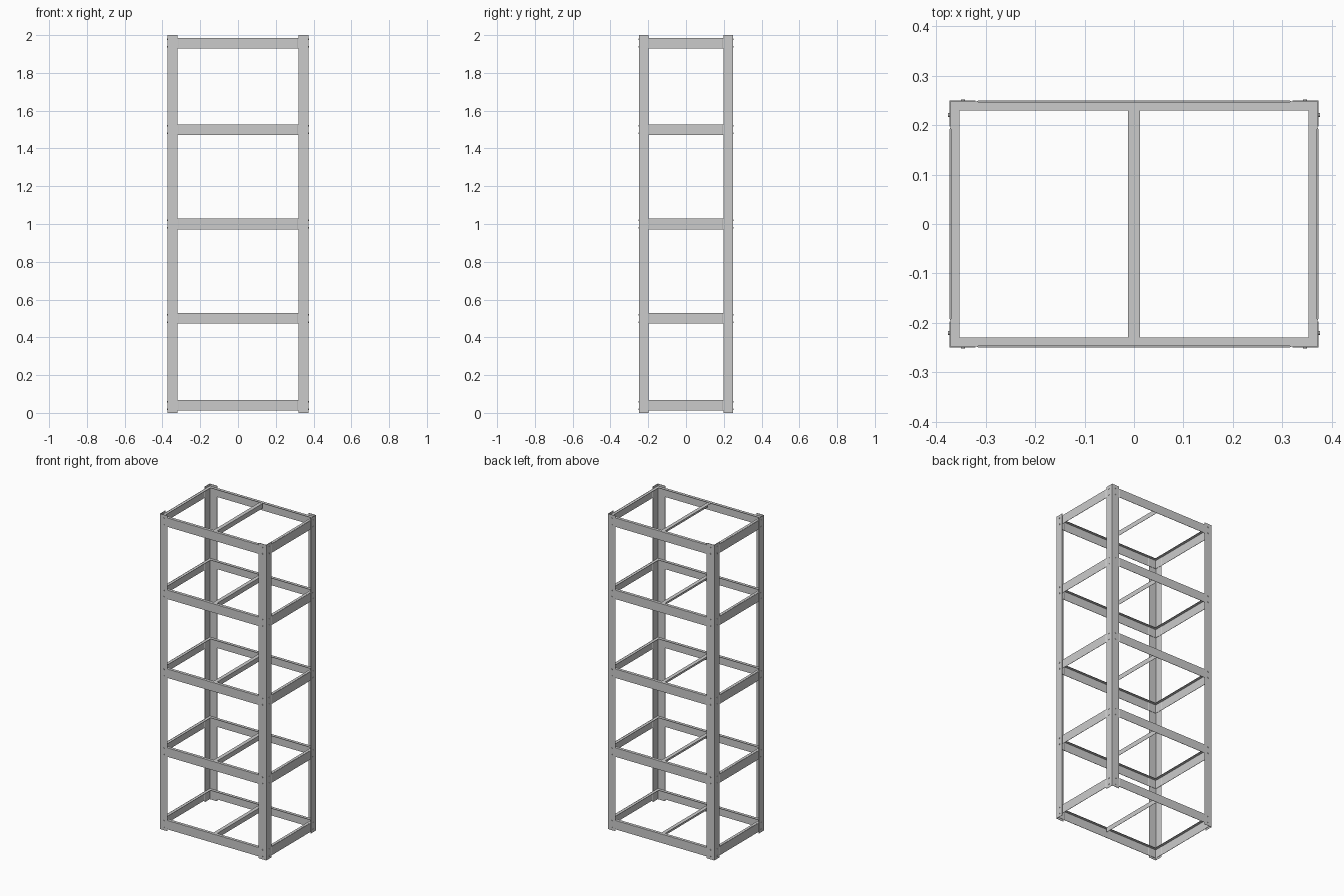
import bpy, bmesh, math
from mathutils import Matrix

if "Cube" in bpy.data.objects:
    bpy.data.objects.remove(bpy.data.objects["Cube"])

HX, HY, T = 0.373, 0.2495, 0.002          # outer half sizes, sheet thickness
BEAM_H = 0.056
TOPS = [0.068, 0.528, 1.028, 1.528, 1.986]  # top of each shelf frame


def prism(bm, pts, z0, z1):
    """Extrude a plan outline from z0 to z1."""
    f = bm.faces.new([bm.verts.new((x, y, z0)) for x, y in pts])
    up = bmesh.ops.extrude_face_region(bm, geom=[f])["geom"]
    verts = [v for v in up if isinstance(v, bmesh.types.BMVert)]
    bmesh.ops.translate(bm, verts=verts, vec=(0, 0, z1 - z0))


def finish(bm, name):
    bmesh.ops.recalc_face_normals(bm, faces=bm.faces)
    me = bpy.data.meshes.new(name)
    bm.to_mesh(me)
    bm.free()
    ob = bpy.data.objects.new(name, me)
    bpy.context.collection.objects.link(ob)
    return ob


def beam(name, half, off, top, angle):
    """Angle beam along x at y = -off, turned to its side by angle."""
    bm = bmesh.new()
    e, j, y = half - T, half - 0.055, -off
    # web steps in behind the posts at both ends
    outer = [(-e, y + T), (-j, y + T), (-j + 0.003, y), (j - 0.003, y), (j, y + T), (e, y + T)]
    inner = [(px, py + T) for px, py in reversed(outer)]
    prism(bm, outer + inner, top - BEAM_H, top)
    # mitred top lip
    a, b = y + T * 1.5, y + 0.02
    prism(bm, [(-e, a), (e, a), (e - 0.0165, b), (-e + 0.0165, b)], top - T, top)
    bm.transform(Matrix.Rotation(angle, 4, 'Z'))
    finish(bm, name)


# Corner posts: L angles
for sx, nx in ((-1, "left"), (1, "right")):
    for sy, ny in ((-1, "front"), (1, "back")):
        bm = bmesh.new()
        ix, iy = HX - 0.053, HY - 0.052
        pts = [(HX, HY), (ix, HY), (ix, HY - T), (HX - T, HY - T), (HX - T, iy), (HX, iy)]
        prism(bm, [(sx * x, sy * y) for x, y in pts], 0, 2)
        finish(bm, f"{ny}_{nx}_post")

for i, top in enumerate(TOPS, 1):
    # Four beams of the shelf frame
    beam(f"front_beam_{i}", HX, HY, top, 0)
    beam(f"back_beam_{i}", HX, HY, top, math.pi)
    beam(f"right_beam_{i}", HY, HX, top, math.pi / 2)
    beam(f"left_beam_{i}", HY, HX, top, -math.pi / 2)

    # Centre brace: angle with top flange and one web
    bm = bmesh.new()
    z, y = top - T, HY - 0.02
    prism(bm, [(-0.012, -y), (0.012, -y), (0.012, y), (-0.012, y)], z - T, z)
    prism(bm, [(0.0105, -y), (0.012, -y), (0.012, y), (0.0105, y)], z - 0.03, z - T)
    finish(bm, f"centre_brace_{i}")

    # Bolt heads on the posts
    bm = bmesh.new()
    mid = top - BEAM_H / 2
    for sx in (-1, 1):
        for sy in (-1, 1):
            for dz in (-0.02, 0.02):
                for pos, axis in (((sx * 0.346, sy * (HY + 0.001), mid + dz), 'X'),
                                  ((sx * (HX + 0.001), sy * 0.22, mid + dz), 'Y')):
                    m = Matrix.Translation(pos) @ Matrix.Rotation(math.pi / 2, 4, axis)
                    bmesh.ops.create_cone(bm, cap_ends=True, segments=12, radius1=0.004,
                                          radius2=0.004, depth=0.003, matrix=m)
    finish(bm, f"bolts_{i}")
